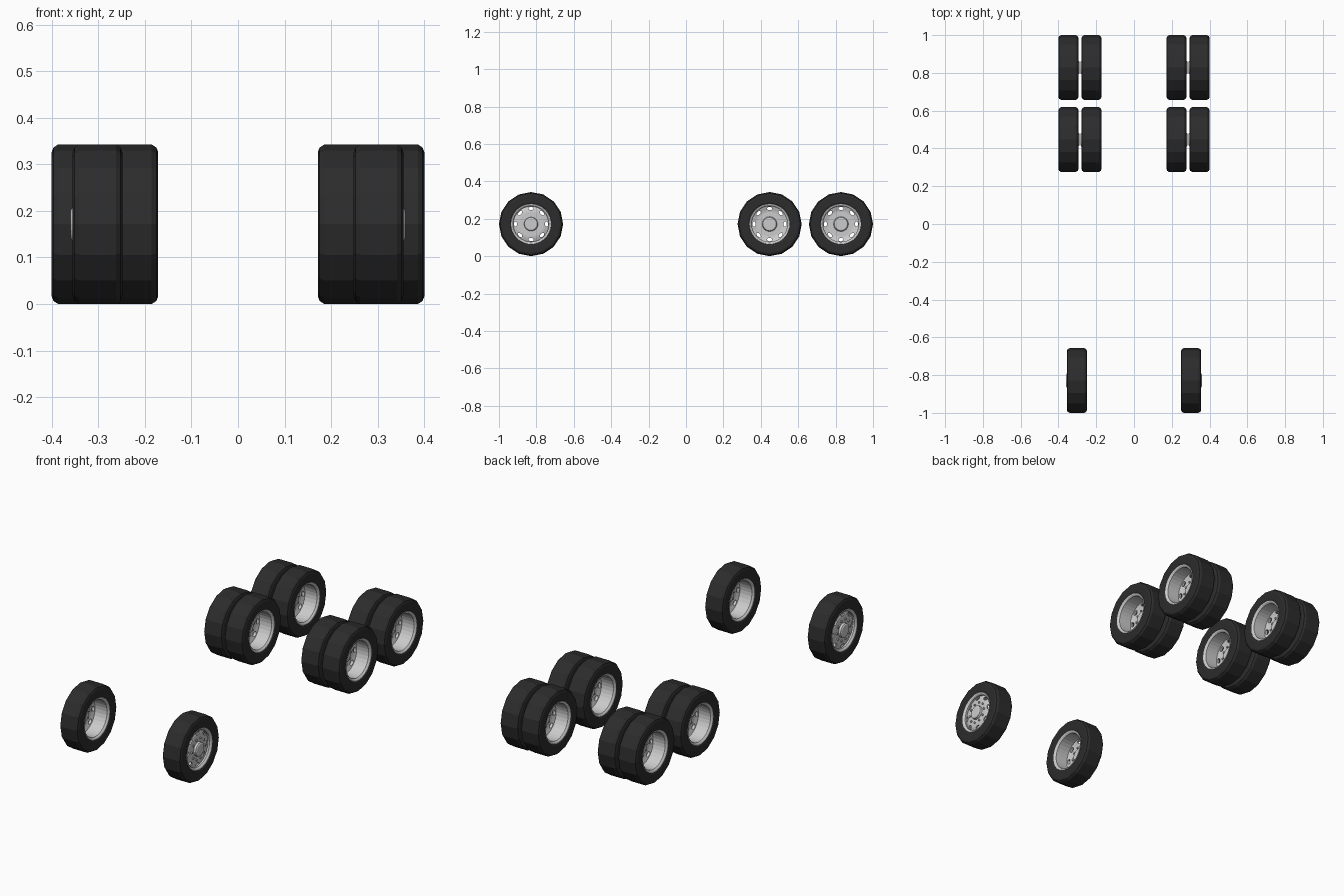
import bpy, bmesh
from math import sin, cos, pi
from mathutils import Matrix, Vector

if "Cube" in bpy.data.objects:
    bpy.data.objects.remove(bpy.data.objects["Cube"])

R, HALF = 0.1715, 0.0535


def material(name, rgb):
    m = bpy.data.materials.new(name)
    m.diffuse_color = (*rgb, 1)
    m.use_nodes = True
    m.node_tree.nodes["Principled BSDF"].inputs["Base Color"].default_value = m.diffuse_color
    return m


rubber = material("rubber", (0.025, 0.025, 0.025))
metal = material("metal", (0.55, 0.55, 0.55))


def lathe(bm, profile, n, closed=True):
    """Revolve (x, radius) points about the X axle; radius 0 becomes a pole."""
    rings = []
    for x, r in profile:
        if r == 0:
            rings.append([bm.verts.new((x, 0, 0))] * n)
        else:
            rings.append([bm.verts.new((x, r * sin(2 * pi * i / n), r * cos(2 * pi * i / n)))
                          for i in range(n)])
    pairs = list(zip(rings, rings[1:]))
    if closed:
        pairs.append((rings[-1], rings[0]))
    for a, b in pairs:
        for i in range(n):
            j = (i + 1) % n
            vs = list(dict.fromkeys((a[i], a[j], b[j], b[i])))
            if len(vs) > 2:
                bm.faces.new(vs)


def cyl(bm, x0, x1, r, n, y=0, z=0):
    m = Matrix.Translation(((x0 + x1) / 2, y, z)) @ Matrix.Rotation(pi / 2, 4, 'Y')
    return bmesh.ops.create_cone(bm, cap_ends=True, segments=n, radius1=r, radius2=r,
                                 depth=x1 - x0, matrix=m)["verts"]


def finish(bm, name, mat):
    bmesh.ops.recalc_face_normals(bm, faces=bm.faces)
    me = bpy.data.meshes.new(name)
    bm.to_mesh(me)
    bm.free()
    me.materials.append(mat)
    return me


def place(name, me):
    ob = bpy.data.objects.new(name, me)
    bpy.context.collection.objects.link(ob)
    return ob


# tyre: 16-sided with chamfered shoulders
bm = bmesh.new()
half = [(HALF - 0.004, 0.106), (HALF, 0.118), (HALF, 0.155), (HALF - 0.004, 0.165), (HALF - 0.014, R)]
lathe(bm, half + [(-x, r) for x, r in reversed(half)], 16)
tyre_mesh = finish(bm, "tyre", rubber)

# rim barrel with rolled lips
bm = bmesh.new()
lip = [(0.044, 0.095), (0.048, 0.099), (0.051, 0.102), (0.052, 0.107), (0.049, 0.110), (0.045, 0.108)]
lathe(bm, lip + [(-x, r) for x, r in reversed(lip)], 32)
barrel_mesh = finish(bm, "rim_barrel", metal)

# wheel disc, pierced with eight oval hand holes
bm = bmesh.new()
lathe(bm, [(0.034, 0.097), (0.041, 0.078), (0.043, 0.066), (0.043, 0),
           (0.036, 0), (0.036, 0.066), (0.034, 0.076), (0.026, 0.097)], 32)
disc = place("wheel_disc_source", finish(bm, "wheel_disc", metal))
bm = bmesh.new()
for i in range(8):
    vs = cyl(bm, 0, 0.08, 0.0085, 12)
    for v in vs:
        v.co.y *= 1.7
    bmesh.ops.transform(bm, verts=vs, matrix=Matrix.Rotation(i * pi / 4, 4, 'X')
                        @ Matrix.Translation((0, 0, 0.083)))
cutter = place("hole_cutter", finish(bm, "hole_cutter", metal))
cutter.hide_render = True
mod = disc.modifiers.new("holes", 'BOOLEAN')
mod.operation, mod.solver, mod.object = 'DIFFERENCE', 'EXACT', cutter
bpy.context.view_layer.update()
disc_mesh = bpy.data.meshes.new_from_object(disc.evaluated_get(bpy.context.evaluated_depsgraph_get()))
bpy.data.objects.remove(disc)
bpy.data.objects.remove(cutter)

# hub: cap outside, stepped drum inside, ring of bolts
bm = bmesh.new()
lathe(bm, [(0.058, 0), (0.058, 0.030), (0.054, 0.036), (0.042, 0.038), (0.030, 0.040),
           (0.022, 0.036), (0.020, 0.030), (0.020, 0)], 16, closed=False)
for i in range(10):
    a = 2 * pi * (i + 0.5) / 10
    cyl(bm, 0.030, 0.049, 0.0055, 6, 0.055 * sin(a), 0.055 * cos(a))
hub_mesh = finish(bm, "hub", metal)


def wheel(name, x, y, facing):
    for part, me in (("tyre", tyre_mesh), ("rim", barrel_mesh), ("disc", disc_mesh), ("hub", hub_mesh)):
        ob = place(f"{name}_{part}", me)
        ob.location = (x, y, R)
        if facing < 0:
            ob.rotation_euler.z = pi


# front singles face out; rear pairs have discs back to back
for side, s in (("right", 1), ("left", -1)):
    wheel(f"front_{side}", s * 0.302, -0.8285, s)
    for axle, y in (("middle", 0.447), ("rear", 0.8285)):
        wheel(f"{axle}_{side}_outer", s * 0.347, y, -s)
        wheel(f"{axle}_{side}_inner", s * 0.225, y, s)
